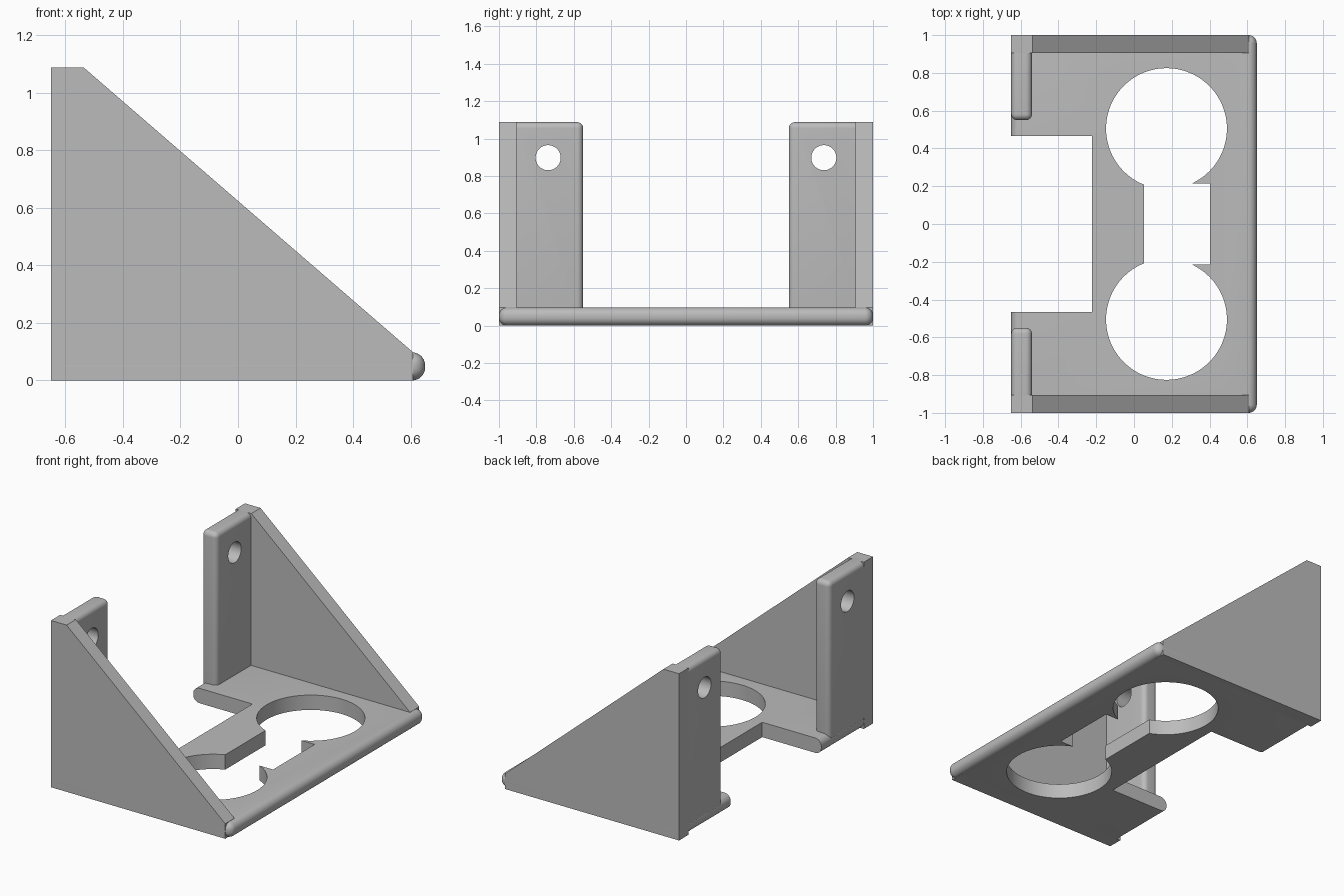
import bpy
import bmesh
from mathutils import Matrix, Vector

default = bpy.data.objects.get("Cube")
if default:
    bpy.data.objects.remove(default, do_unlink=True)

grey = bpy.data.materials.new("plain grey")
grey.use_nodes = True
grey.diffuse_color = (0.5, 0.5, 0.5, 1)
grey.node_tree.nodes["Principled BSDF"].inputs["Base Color"].default_value = (0.5, 0.5, 0.5, 1)


def make_object(name, bm):
    bmesh.ops.recalc_face_normals(bm, faces=bm.faces)
    mesh = bpy.data.meshes.new(name)
    bm.to_mesh(mesh)
    bm.free()
    mesh.materials.append(grey)
    obj = bpy.data.objects.new(name, mesh)
    bpy.context.collection.objects.link(obj)
    return obj


def box(name, low, high, radius=0):
    """Box between two corners, with optional rounded edges."""
    low, high = Vector(low), Vector(high)
    bm = bmesh.new()
    bmesh.ops.create_cube(bm, size=1)
    for v in bm.verts:
        v.co = (low + high) / 2 + v.co * (high - low)
    if radius:
        bmesh.ops.bevel(bm, geom=bm.edges[:], offset=radius, segments=8,
                        profile=0.5, affect='EDGES')
    return make_object(name, bm)


def cylinder(name, centre, radius, depth, axis='Z'):
    bm = bmesh.new()
    turn = Matrix.Rotation(1.570796, 4, 'Y') if axis == 'X' else Matrix()
    bmesh.ops.create_cone(bm, cap_ends=True, segments=96, radius1=radius, radius2=radius,
                          depth=depth, matrix=Matrix.Translation(centre) @ turn)
    return make_object(name, bm)


def prism(name, profile, y0, y1):
    """Extrude an x-z outline along y."""
    bm = bmesh.new()
    face = bm.faces.new([bm.verts.new((x, y0, z)) for x, z in profile])
    result = bmesh.ops.extrude_face_region(bm, geom=[face])
    moved = [g for g in result["geom"] if isinstance(g, bmesh.types.BMVert)]
    bmesh.ops.translate(bm, verts=moved, vec=(0, y1 - y0, 0))
    return make_object(name, bm)


def cut(obj, cutters):
    bpy.context.view_layer.objects.active = obj
    for cutter in cutters:
        cutter.hide_render = True
        mod = obj.modifiers.new("cut", 'BOOLEAN')
        mod.operation = 'DIFFERENCE'
        mod.solver = 'EXACT'
        mod.object = cutter
        bpy.ops.object.modifier_apply(modifier=mod.name)
        bpy.data.objects.remove(cutter, do_unlink=True)


def smooth(obj):
    bpy.ops.object.select_all(action='DESELECT')
    obj.select_set(True)
    bpy.context.view_layer.objects.active = obj
    bpy.ops.object.shade_smooth_by_angle(angle=0.5)


# Base plate with rear notch, two round openings and a joining slot
base = box("base_plate", (-0.65, -1, 0), (0.65, 1, 0.097), 0.044)
cut(base, [
    box("notch_cutter", (-0.9, -0.467, -0.2), (-0.223, 0.467, 0.3)),
    cylinder("opening_cutter", (0.172, -0.505, 0), 0.32, 1),
    cylinder("opening_cutter", (0.172, 0.505, 0), 0.32, 1),
    box("slot_cutter", (0.053, -0.215, -0.2), (0.403, 0.215, 0.3)),
])
smooth(base)

# Sloped side walls and rounded mounting posts, one pair on each side
wall_outline = [(-0.65, 0), (0.608, 0), (0.608, 0.098), (-0.537, 1.088), (-0.65, 1.088)]
for side, s in (("left", 1), ("right", -1)):
    prism(side + "_side_wall", wall_outline, s * 0.905, s * 1.0)

    ys = sorted((s * 0.55, s * 0.96))
    post = box(side + "_mounting_post", (-0.65, ys[0], 0.045), (-0.54, ys[1], 1.088), 0.032)
    cut(post, [cylinder("screw_hole_cutter", (-0.6, s * 0.737, 0.898), 0.067, 0.5, 'X')])
    smooth(post)
